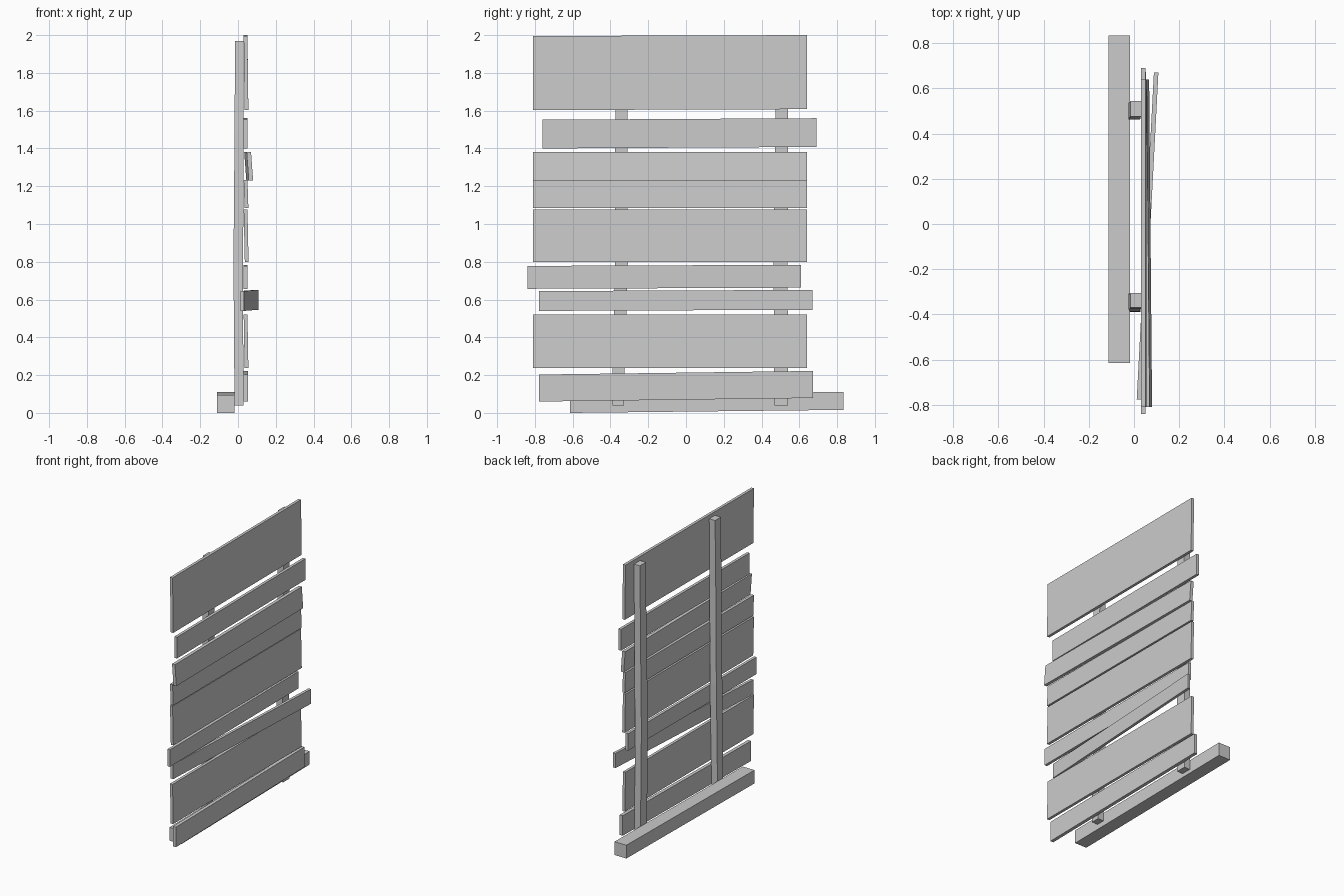
import bpy, bmesh
from mathutils import Vector

if "Cube" in bpy.data.objects:
    bpy.data.objects.remove(bpy.data.objects["Cube"])


def loft(name, rings):
    """Solid through matching four-corner rings, capped at both ends."""
    bm = bmesh.new()
    vs = [[bm.verts.new(Vector(p)) for p in r] for r in rings]
    for a, b in zip(vs, vs[1:]):
        for i in range(4):
            j = (i + 1) % 4
            bm.faces.new((a[i], a[j], b[j], b[i]))
    bm.faces.new(vs[0])
    bm.faces.new(vs[-1])
    bmesh.ops.recalc_face_normals(bm, faces=bm.faces)
    me = bpy.data.meshes.new(name)
    bm.to_mesh(me)
    bm.free()
    ob = bpy.data.objects.new(name, me)
    bpy.context.collection.objects.link(ob)
    return ob


def board(name, y0, y1, z0, z1, rise=0, x0=0.03, x1=0.03, lean=0, t=0.02):
    """Board along y: rise lifts the +y end, lean pushes the bottom edge out."""
    def end(y, x, dz):
        return [(x + lean, y, z0 + dz), (x + lean + t, y, z0 + dz),
                (x + t, y, z1 + dz), (x, y, z1 + dz)]
    return loft(name, [end(y0, x0, 0), end(y1, x1, rise)])


def post(name, sections):
    """Slightly crooked post; each section is z, x range, y range."""
    return loft(name, [[(xa, ya, z), (xb, ya, z), (xb, yb, z), (xa, yb, z)]
                       for z, xa, xb, ya, yb in sections])


# Fence planks, top to bottom
board("top_wide_plank", -0.81, 0.64, 1.603, 1.995, 0.005, lean=0.005)
board("upper_narrow_plank", -0.76, 0.69, 1.40, 1.552, 0.008)
board("loose_leaning_plank", -0.81, 0.64, 1.23, 1.38, 0, 0.046, 0.033, 0.011, 0.023)
board("middle_narrow_plank", -0.81, 0.64, 1.085, 1.232, lean=0.005)
board("middle_wide_plank", -0.81, 0.64, 0.80, 1.078, lean=0.006)
board("lower_narrow_plank", -0.84, 0.61, 0.657, 0.778, 0.006)
board("twisted_plank", -0.777, 0.67, 0.54, 0.645, 0.006, 0.012, 0.088)
board("lower_wide_plank", -0.81, 0.64, 0.238, 0.52, lean=0.005)
board("bottom_plank", -0.777, 0.672, 0.06, 0.203, 0.019, t=0.024)

# Upright posts
post("left_post", [(0.04, -0.018, 0.028, -0.39, -0.328),
                   (0.25, -0.02, 0.028, -0.388, -0.324),
                   (0.80, -0.024, 0.027, -0.375, -0.308),
                   (1.50, -0.018, 0.03, -0.375, -0.31),
                   (1.97, -0.016, 0.03, -0.37, -0.305)])
post("right_post", [(0.04, -0.018, 0.028, 0.468, 0.54),
                    (0.80, -0.024, 0.027, 0.463, 0.538),
                    (1.50, -0.018, 0.03, 0.473, 0.54),
                    (1.97, -0.016, 0.03, 0.475, 0.543)])

# Ground beam behind the posts
board("base_beam", -0.614, 0.833, 0.0, 0.095, 0.016, -0.112, -0.112, 0, 0.094)
